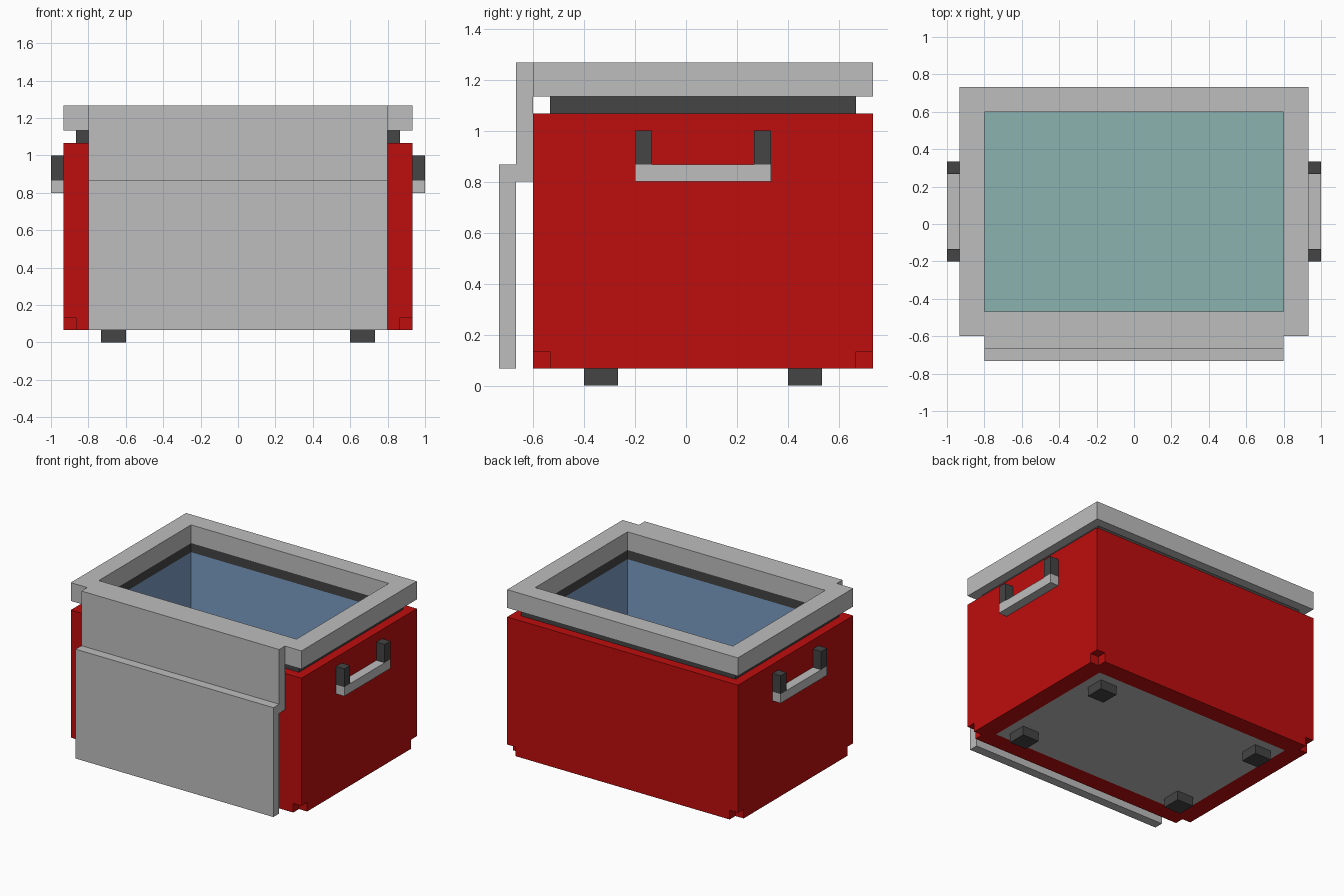
import bpy
import bmesh
from mathutils import Vector

cube = bpy.data.objects.get("Cube")
if cube:
    bpy.data.objects.remove(cube, do_unlink=True)

U = 1 / 15                 # grid step that every part snaps to
MID_Y = U                  # the tub sits slightly behind the origin


def material(name, rgb):
    m = bpy.data.materials.new(name)
    m.use_nodes = True
    m.diffuse_color = (*rgb, 1)
    m.node_tree.nodes["Principled BSDF"].inputs["Base Color"].default_value = (*rgb, 1)
    return m


RED = material("red", (0.515, 0.004, 0.004))
GREY = material("light grey", (0.515, 0.515, 0.515))
DARK = material("dark grey", (0.058, 0.058, 0.058))
BLUE = material("liner blue", (0.197, 0.340, 0.553))
TEAL = material("floor teal", (0.258, 0.445, 0.434))


def finish(name, bm, *mats):
    bmesh.ops.recalc_face_normals(bm, faces=bm.faces)
    me = bpy.data.meshes.new(name)
    bm.to_mesh(me)
    bm.free()
    for m in mats:
        me.materials.append(m)
    ob = bpy.data.objects.new(name, me)
    bpy.context.collection.objects.link(ob)
    return ob


def add_box(bm, x, y, z):
    """Box from (min, max) pairs in grid steps."""
    verts = bmesh.ops.create_cube(bm, size=1)["verts"]
    for v in verts:
        v.co = Vector([U * ((a + b) / 2 + c * (b - a)) for c, (a, b) in zip(v.co, (x, y, z))])


def box(name, mat, x, y, z):
    bm = bmesh.new()
    add_box(bm, x, y, z)
    return finish(name, bm, mat)


def frame(name, outer, inner, z, *mats):
    """Rectangular ring, outer and inner given as half sizes in grid steps."""
    bm = bmesh.new()
    loops = []
    for (hx, hy), h in ((outer, z[0]), (outer, z[1]), (inner, z[1]), (inner, z[0])):
        loops.append([bm.verts.new((sx * hx * U, sy * hy * U + MID_Y, h * U))
                      for sx, sy in ((-1, -1), (1, -1), (1, 1), (-1, 1))])
    for k in range(4):
        a, b = loops[k], loops[(k + 1) % 4]
        for i in range(4):
            j = (i + 1) % 4
            bm.faces.new((a[i], a[j], b[j], b[i]))
    return finish(name, bm, *mats)


# Tub walls, with a small notch cut out of each bottom corner
tub = frame("tub_walls", (14, 10), (12, 8), (1, 16), RED, BLUE)
bm = bmesh.new()
for x in ((-15, -13), (13, 15)):
    for y in ((-10, -8), (10, 12)):
        add_box(bm, x, y, (0, 2))
cutter = finish("corner_cutter", bm, RED)
cutter.hide_render = True
mod = tub.modifiers.new("corner_notches", "BOOLEAN")
mod.operation = "DIFFERENCE"
mod.solver = "EXACT"
mod.object = cutter
bpy.context.view_layer.update()
cut_mesh = bpy.data.meshes.new_from_object(tub.evaluated_get(bpy.context.evaluated_depsgraph_get()))
tub.modifiers.clear()
tub.data = cut_mesh
bpy.data.objects.remove(cutter, do_unlink=True)

# Faces that look inward take the liner colour
for f in tub.data.polygons:
    out = f.center - Vector((0, MID_Y, 0))
    inward = f.normal.x * out.x + f.normal.y * out.y < -0.1
    f.material_index = 1 if inward and abs(f.normal.z) < 0.5 else 0

# Floor of the tub
box("base_plate", GREY, (-12, 12), (-7, 9), (1, 2))
box("tub_floor", TEAL, (-12, 12), (-7, 9), (2, 3))

# Seal and open lid frame
frame("lid_seal", (13, 9), (12, 8), (16, 17), DARK)
frame("lid_frame", (14, 10), (12, 8), (17, 19), GREY)

# Stepped front panel
box("front_panel_upper", GREY, (-12, 12), (-10, -9), (12, 19))
box("front_panel_lower", GREY, (-12, 12), (-11, -10), (1, 13))

# Handles and feet on both sides
for side, s in (("left", 1), ("right", -1)):
    def span(a, b):
        return tuple(sorted((a * s, b * s)))

    box(f"{side}_handle_bar", GREY, span(14, 15), (-3, 5), (12, 13))
    for end, y in (("front", -3), ("back", 4)):
        box(f"{side}_{end}_handle_post", DARK, span(14, 15), (y, y + 1), (13, 15))
    for end, y in (("front", -6), ("back", 6)):
        box(f"{side}_{end}_foot", DARK, span(9, 11), (y, y + 2), (0, 1))
